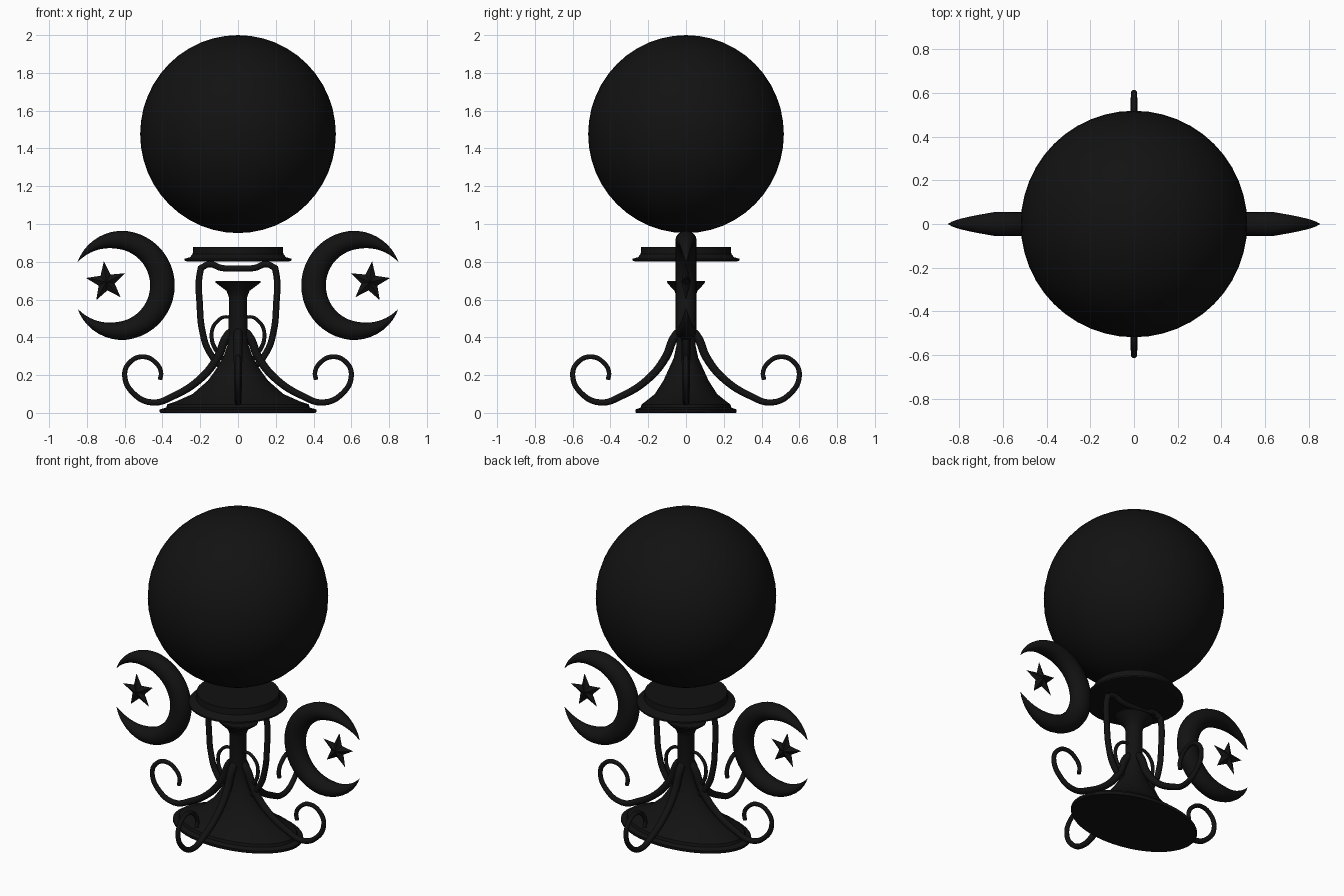
import bpy, bmesh
from math import sin, cos, pi, radians

if "Cube" in bpy.data.objects:
    bpy.data.objects.remove(bpy.data.objects["Cube"])

black = bpy.data.materials.new("black_iron")
black.diffuse_color = (0.006, 0.006, 0.006, 1)
black.use_nodes = True
black.node_tree.nodes["Principled BSDF"].inputs["Base Color"].default_value = black.diffuse_color


def add_mesh(name, bm, smooth=True):
    bmesh.ops.recalc_face_normals(bm, faces=bm.faces)
    me = bpy.data.meshes.new(name)
    bm.to_mesh(me)
    bm.free()
    ob = bpy.data.objects.new(name, me)
    bpy.context.collection.objects.link(ob)
    me.materials.append(black)
    if smooth:
        bpy.ops.object.select_all(action='DESELECT')
        ob.select_set(True)
        bpy.context.view_layer.objects.active = ob
        bpy.ops.object.shade_smooth_by_angle(angle=radians(35))
    return ob


def loft(name, rings):
    """Skin equal-length closed rings of points and cap both ends."""
    bm = bmesh.new()
    loops = [[bm.verts.new(p) for p in ring] for ring in rings]
    n = len(loops[0])
    for a, b in zip(loops, loops[1:]):
        for i in range(n):
            j = (i + 1) % n
            bm.faces.new((a[i], a[j], b[j], b[i]))
    bm.faces.new(loops[0])
    bm.faces.new(loops[-1])
    return add_mesh(name, bm)


def turned(name, profile, n=48):
    """Stack of ellipses (x radius, y radius, z)."""
    return loft(name, [[(rx * cos(2 * pi * i / n), ry * sin(2 * pi * i / n), z)
                        for i in range(n)] for rx, ry, z in profile])


def wire(name, pts, radius, turn=0, flip=1, cyclic=False):
    """Round wire through (x, z, radius factor) points in the xz plane."""
    cu = bpy.data.curves.new(name, 'CURVE')
    cu.dimensions = '3D'
    cu.bevel_depth = radius
    cu.bevel_resolution = 3
    cu.resolution_u = 8
    cu.use_fill_caps = True
    sp = cu.splines.new('BEZIER')
    sp.bezier_points.add(len(pts) - 1)
    for bp, (x, z, r) in zip(sp.bezier_points, pts):
        bp.co = (x * flip, 0, z)
        bp.radius = r
        bp.handle_left_type = bp.handle_right_type = 'AUTO'
    cu.materials.append(black)
    ob = bpy.data.objects.new(name, cu)
    ob.rotation_euler.z = turn
    bpy.context.collection.objects.link(ob)


# Globe
bm = bmesh.new()
bmesh.ops.create_uvsphere(bm, u_segments=48, v_segments=24, radius=1)
for v in bm.verts:
    v.co = (v.co.x * 0.518, v.co.y * 0.518, v.co.z * 0.524 + 1.476)
add_mesh("globe", bm)

# Collar below the globe
turned("collar", [(r, r, z) for r, z in [
    (0.27, 0.802), (0.283, 0.806), (0.283, 0.816), (0.255, 0.824),
    (0.24, 0.84), (0.237, 0.878)]])

# Oval foot blending into a round column with flared top
turned("base_and_column", [
    (0.41, 0.265, 0.0), (0.415, 0.268, 0.006), (0.415, 0.268, 0.018),
    (0.38, 0.24, 0.028), (0.375, 0.235, 0.045), (0.33, 0.215, 0.06),
    (0.24, 0.165, 0.1), (0.16, 0.12, 0.17), (0.12, 0.095, 0.225),
    (0.08, 0.065, 0.29), (0.055, 0.05, 0.36), (0.05, 0.05, 0.42),
    (0.048, 0.048, 0.61), (0.06, 0.06, 0.645), (0.11, 0.095, 0.683),
    (0.12, 0.1, 0.69), (0.12, 0.1, 0.697)])

# Four scrolled legs
leg = [(0.02, 0.44, 1.2), (0.055, 0.41, 1.25), (0.11, 0.29, 1.2),
       (0.2, 0.18, 1.1), (0.34, 0.09, 1), (0.45, 0.055, 0.9),
       (0.55, 0.1, 0.8), (0.6, 0.2, 0.75), (0.57, 0.27, 0.7),
       (0.5, 0.297, 0.7), (0.435, 0.265, 0.65), (0.408, 0.215, 0.65),
       (0.413, 0.175, 0.65)]
for k, part in enumerate(["right", "back", "left", "front"]):
    wire(part + "_leg", leg, 0.019, turn=k * pi / 2)

# Harp-shaped frame: a top bar and two sides ending in crossing curls
wire("frame_top_bar", [(-0.2, 0.765, 1), (-0.15, 0.787, 1), (-0.09, 0.768, 1),
                       (0, 0.764, 1), (0.09, 0.768, 1), (0.15, 0.787, 1),
                       (0.2, 0.765, 1)], 0.017)
side = [(0.195, 0.775, 1), (0.207, 0.7, 1), (0.203, 0.58, 1), (0.19, 0.44, 1),
        (0.15, 0.32, 1), (0.07, 0.24, 0.9), (-0.02, 0.245, 0.8),
        (-0.1, 0.31, 0.7), (-0.14, 0.41, 0.6), (-0.11, 0.485, 0.55),
        (-0.055, 0.508, 0.5), (-0.01, 0.475, 0.5), (0.0, 0.42, 0.5)]
for flip, part in ((1, "right"), (-1, "left")):
    wire(part + "_frame_side", side, 0.018, flip=flip)


def crescent(name, s):
    """Moon skinned between an outer and an inner arc, pinched at both horns."""
    rings = []
    for k in range(-20, 21):
        t = k / 20
        u = abs(t)
        grow = max(0, (u - 0.55) / 0.45) ** 1.5
        ao, ai = pi - t * radians(151.5), pi - t * radians(147.3)
        ro, ri = 0.29 - 0.034 * grow, 0.195 + 0.031 * grow
        ox, oz = 0.625 + ro * cos(ao), 0.675 + ro * sin(ao)
        ix, iz = 0.66 + ri * cos(ai), 0.675 + ri * sin(ai)
        y = 0.055 * min(1, 2.0 * (1 - u) ** 0.8) + 0.001
        e = 0.5 + (0.01 if u == 1 else 0)
        rings.append([(s * ((ox + ix) / 2 + (ox - ix) * e * cos(a)),
                       y * sin(a),
                       (oz + iz) / 2 + (oz - iz) * e * cos(a) + (0.001 * cos(a) if u == 1 else 0))
                      for a in [2 * pi * i / 16 for i in range(16)]])
    loft(name, rings)


def star(name, s):
    """Five-pointed faceted star."""
    bm = bmesh.new()
    rim = []
    for i in range(10):
        a = radians(83 + 36 * i)
        r = 0.045 if i % 2 else 0.11
        rim.append(bm.verts.new((s * (0.697 + r * cos(a)), 0, 0.693 + r * sin(a))))
    for y in (-0.025, 0.025):
        peak = bm.verts.new((s * 0.697, y, 0.693))
        for i in range(10):
            bm.faces.new((rim[i], rim[(i + 1) % 10], peak))
    add_mesh(name, bm, smooth=False)


# Mirrored moons and stars
for s, part in ((1, "right"), (-1, "left")):
    crescent(part + "_crescent", s)
    star(part + "_star", s)
